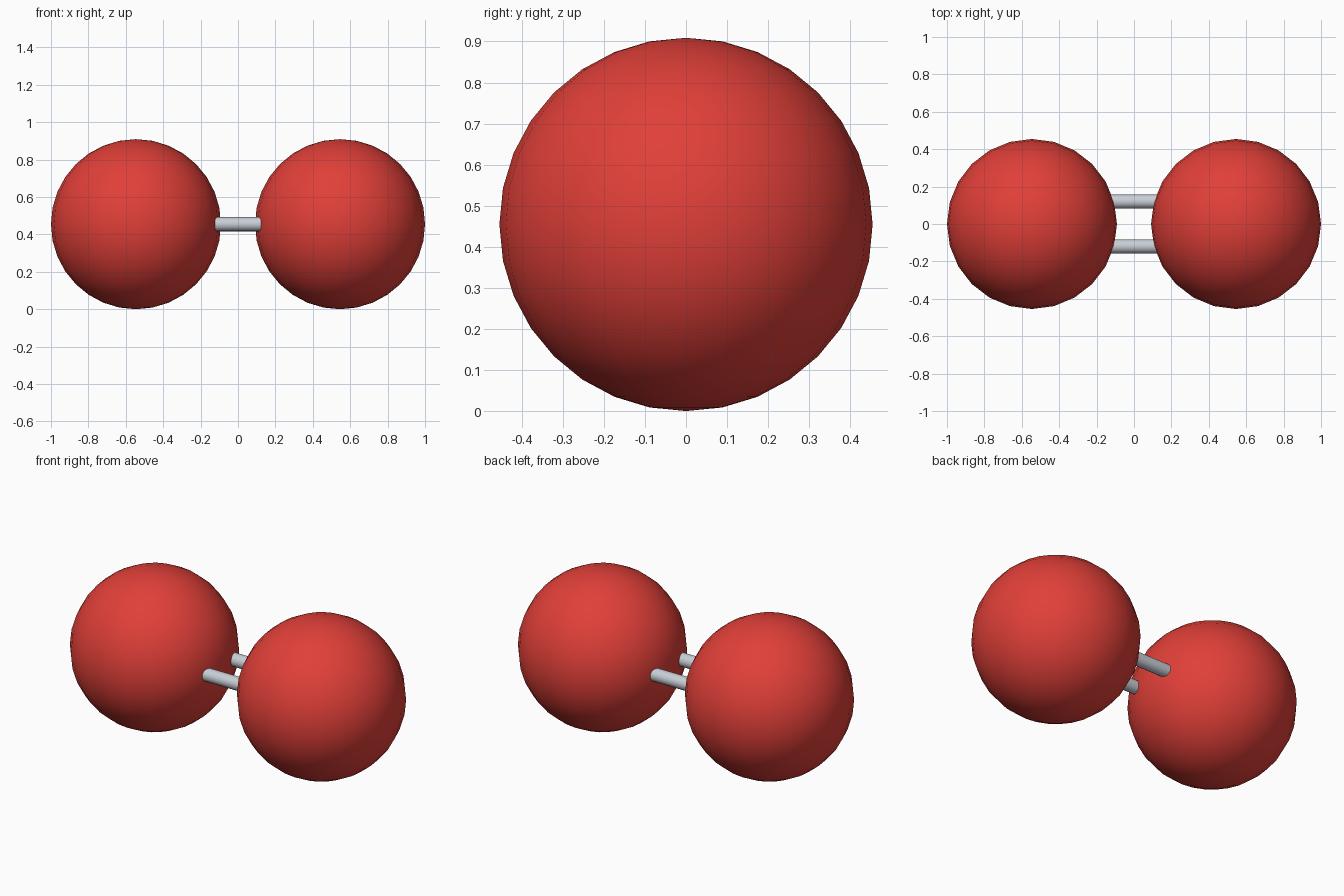
import bpy
import math

cube = bpy.data.objects.get("Cube")
if cube:
    bpy.data.objects.remove(cube, do_unlink=True)

RADIUS = 0.4545
OFFSET = 0.5455


def make_material(name, rgb):
    mat = bpy.data.materials.new(name)
    mat.use_nodes = True
    color = (*rgb, 1.0)
    mat.diffuse_color = color
    mat.node_tree.nodes["Principled BSDF"].inputs["Base Color"].default_value = color
    return mat


def finish(name, mat):
    obj = bpy.context.object
    obj.name = name
    obj.data.name = name
    obj.data.materials.append(mat)
    bpy.ops.object.shade_smooth_by_angle(angle=math.radians(40))


red = make_material("red", (0.75, 0.05, 0.04))
steel = make_material("light_steel", (0.58, 0.62, 0.67))

# Two large balls, side by side
for side, sign in (("left", 1), ("right", -1)):
    bpy.ops.mesh.primitive_uv_sphere_add(
        segments=24, ring_count=16, radius=RADIUS,
        location=(sign * OFFSET, 0, RADIUS))
    finish(side + "_ball", red)

# Two parallel rods joining the balls, with their ends sunk inside
for place, sign in (("front", -1), ("back", 1)):
    bpy.ops.mesh.primitive_cylinder_add(
        vertices=16, radius=0.038, depth=0.36,
        location=(0, sign * 0.12, RADIUS), rotation=(0, math.pi / 2, 0))
    finish(place + "_rod", steel)
